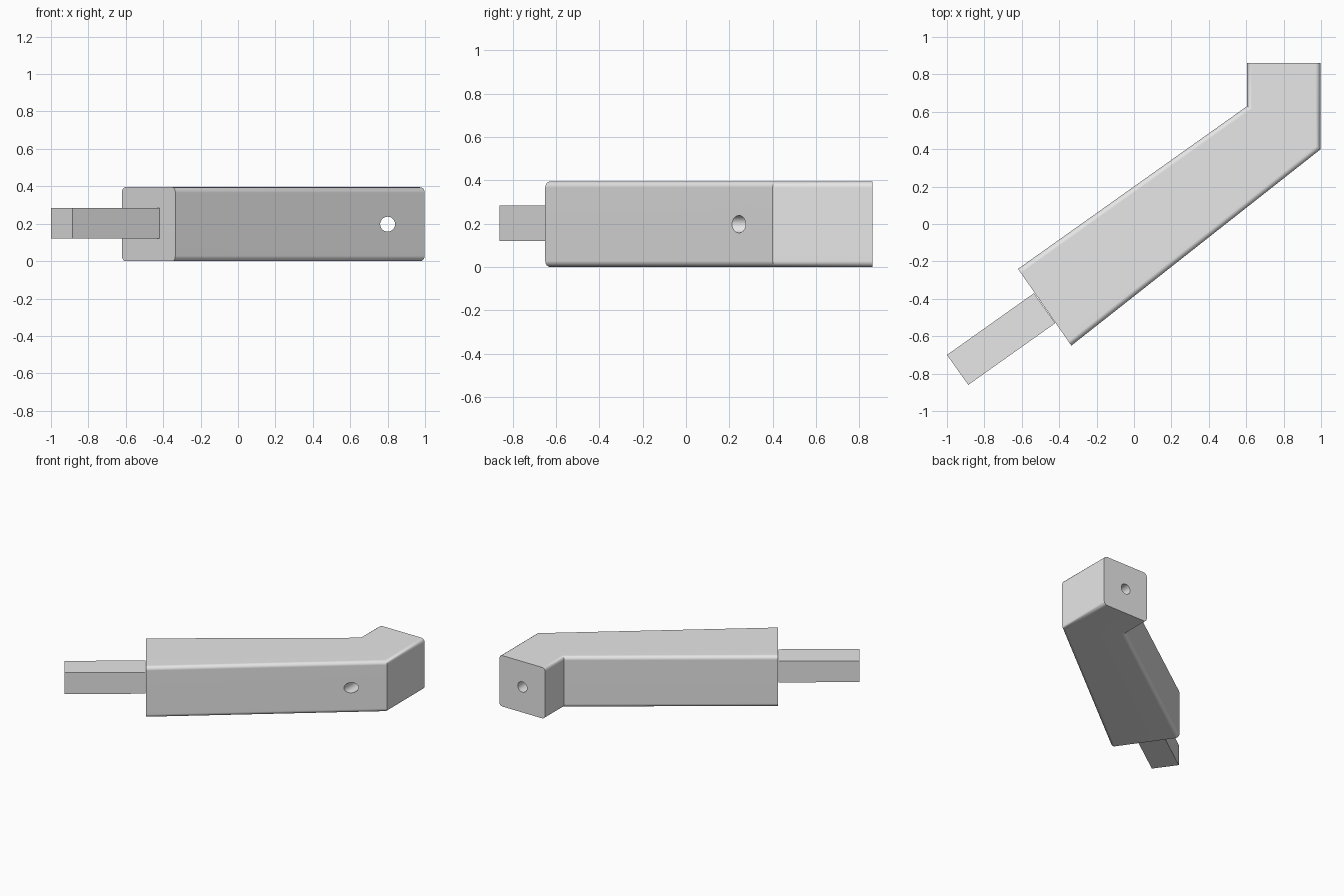
import bpy, bmesh, math
from mathutils import Vector

default = bpy.data.objects.get("Cube")
if default:
    bpy.data.objects.remove(default, do_unlink=True)

grey = bpy.data.materials.new("light grey")
grey.use_nodes = True
grey.diffuse_color = (0.8, 0.8, 0.8, 1)
grey.node_tree.nodes["Principled BSDF"].inputs["Base Color"].default_value = (0.8, 0.8, 0.8, 1)

HEIGHT = 0.395
ROUND = 0.028
STEPS = 4


def section(left, right, low, high, radius):
    """Upright rounded rectangle spanning two plan points."""
    left, right = Vector(left), Vector(right)
    width = (right - left).length
    along = (right - left) / width
    if radius:
        corners = [(width - radius, high - radius, 0), (radius, high - radius, 90),
                   (radius, low + radius, 180), (width - radius, low + radius, 270)]
        flat = []
        for u, z, start in corners:
            for i in range(STEPS + 1):
                a = math.radians(start + 90 * i / STEPS)
                flat.append((u + radius * math.cos(a), z + radius * math.sin(a)))
    else:
        flat = [(width, high), (0, high), (0, low), (width, low)]
    return [(*(left + along * u), z) for u, z in flat]


def loft(name, stations, low, high, radius=0):
    """Solid skinned through a row of matching sections."""
    bm = bmesh.new()
    rings = [[bm.verts.new(p) for p in section(a, b, low, high, radius)] for a, b in stations]
    for r0, r1 in zip(rings, rings[1:]):
        n = len(r0)
        for i in range(n):
            j = (i + 1) % n
            bm.faces.new((r0[i], r0[j], r1[j], r1[i]))
    bm.faces.new(rings[0])
    bm.faces.new(rings[-1])
    bmesh.ops.recalc_face_normals(bm, faces=bm.faces)
    mesh = bpy.data.meshes.new(name)
    bm.to_mesh(mesh)
    bm.free()
    mesh.materials.append(grey)
    obj = bpy.data.objects.new(name, mesh)
    bpy.context.collection.objects.link(obj)
    return obj


# Tapered body with a bent end
body = loft("bent_body", [((-0.62, -0.24), (-0.335, -0.65)),
                          ((0.605, 0.63), (0.998, 0.40)),
                          ((0.605, 0.862), (0.998, 0.862))], 0, HEIGHT, ROUND)

# Square tang on the narrow axis
loft("tang", [((-1, -0.70), (-0.886, -0.86)),
              ((-0.535, -0.37), (-0.421, -0.53))], 0.12, 0.285)

# Round hole through the bent end
bpy.ops.mesh.primitive_cylinder_add(vertices=32, radius=0.04, depth=2,
                                    location=(0.8, 0.5, HEIGHT / 2),
                                    rotation=(math.pi / 2, 0, 0))
cutter = bpy.context.object
cutter.name = "hole_cutter"
cutter.hide_render = True
cutter.data.materials.append(grey)
cut = body.modifiers.new("hole", "BOOLEAN")
cut.operation = "DIFFERENCE"
cut.solver = "EXACT"
cut.object = cutter

bpy.ops.object.select_all(action="DESELECT")
body.select_set(True)
bpy.context.view_layer.objects.active = body
bpy.ops.object.modifier_apply(modifier=cut.name)
bpy.data.objects.remove(cutter, do_unlink=True)

# Smooth rounded edges, flat sides
bpy.ops.object.shade_smooth_by_angle(angle=math.radians(30))
weighted = body.modifiers.new("flat sides", "WEIGHTED_NORMAL")
weighted.keep_sharp = True
